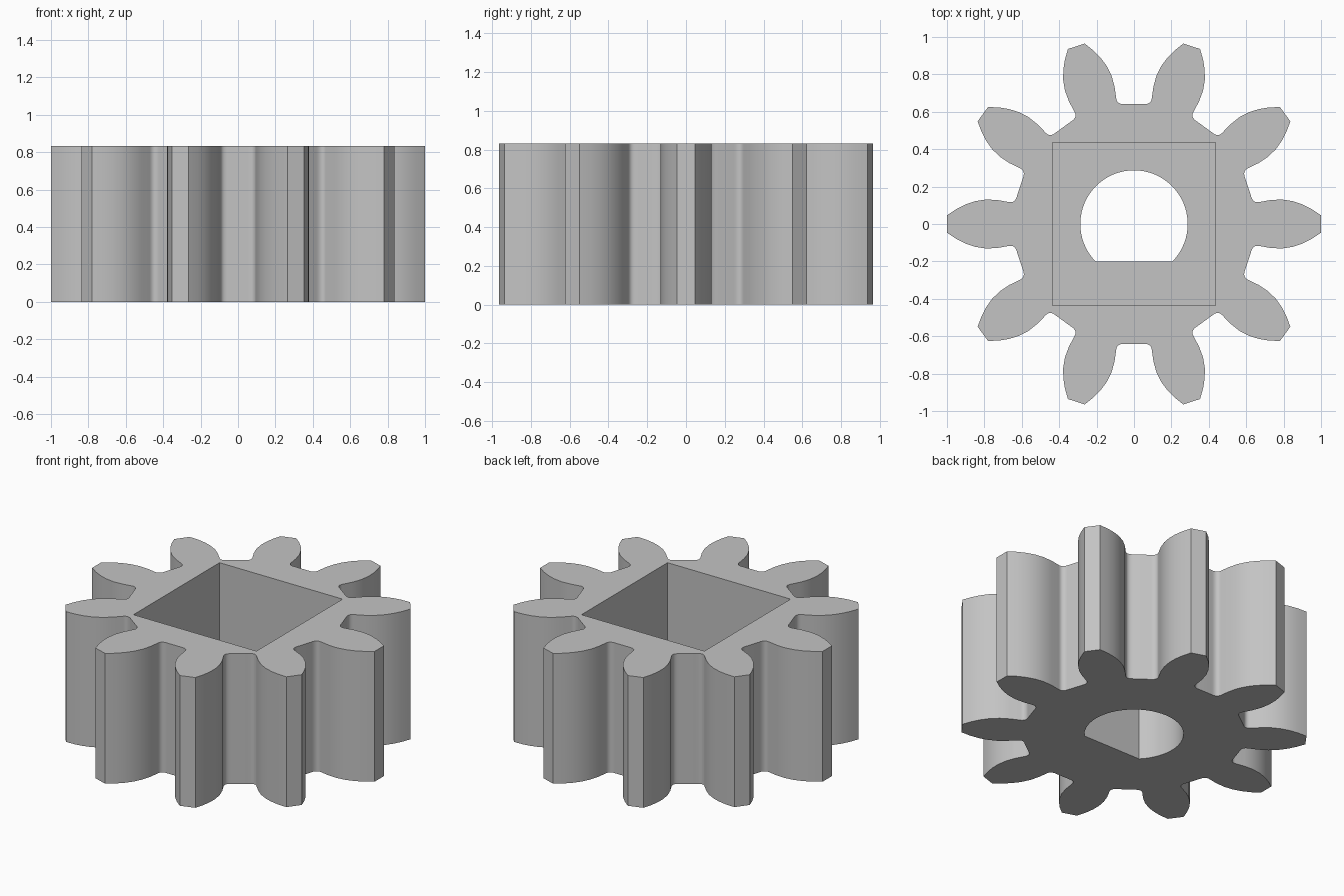
import bpy, bmesh, math
from mathutils import Vector, Matrix
from mathutils.geometry import interpolate_bezier

cube = bpy.data.objects.get("Cube")
if cube:
    bpy.data.objects.remove(cube, do_unlink=True)

TEETH = 10
HEIGHT = 0.833
FLOOR = 0.333      # top of the web that carries the shaft bore
ROOT = 0.643
POCKET = 0.435     # half width of the square pocket
BORE = 0.287
FLAT_Y = -0.2      # flat side of the shaft bore

# Half of one tooth, pointing along +x: curved flank, then root fillet
flank = [(0.999, 0.047), (0.95, 0.08), (0.90, 0.105), (0.85, 0.122),
         (0.79, 0.131), (0.73, 0.128)]
root_angle = math.radians(13.8)
root_end = Vector((ROOT * math.cos(root_angle), ROOT * math.sin(root_angle)))
fillet = interpolate_bezier(Vector((0.668, 0.117)), Vector((0.645, 0.113)),
                            Vector((0.631, 0.125)), root_end, 9)
half = [Vector(p) for p in flank] + [Vector(p[:2]) for p in fillet]
tooth = [Vector((p.x, -p.y)) for p in reversed(half)] + half


def gear_outline():
    points = []
    for i in range(TEETH):
        turn = Matrix.Rotation(i * math.tau / TEETH, 2)
        points += [turn @ p for p in tooth]
    return points


def bore_outline(segments=56):
    start = math.asin(FLAT_Y / BORE)
    sweep = math.pi - 2 * start
    return [Vector((BORE * math.cos(start + sweep * i / segments),
                    BORE * math.sin(start + sweep * i / segments)))
            for i in range(segments + 1)]


def ring(bm, points, z):
    verts = [bm.verts.new((p.x, p.y, z)) for p in points]
    return verts, [bm.edges.new((v, verts[i - 1])) for i, v in enumerate(verts)]


def wall(bm, low, high):
    for i in range(len(low)):
        bm.faces.new((low[i - 1], low[i], high[i], high[i - 1]))


def cap(bm, *loops):
    edges = [e for loop in loops for e in loop]
    bmesh.ops.triangle_fill(bm, use_beauty=True, use_dissolve=False, edges=edges)


bm = bmesh.new()
square = [Vector((x * POCKET, y * POCKET))
          for x, y in ((-1, -1), (1, -1), (1, 1), (-1, 1))]
outer, bore = gear_outline(), bore_outline()

outer_low, outer_low_edges = ring(bm, outer, 0)
outer_top, outer_top_edges = ring(bm, outer, HEIGHT)
bore_low, bore_low_edges = ring(bm, bore, 0)
bore_top, bore_top_edges = ring(bm, bore, FLOOR)
pocket_low, pocket_low_edges = ring(bm, square, FLOOR)
pocket_top, pocket_top_edges = ring(bm, square, HEIGHT)

# Underside, pocket floor and top face
cap(bm, outer_low_edges, bore_low_edges)
cap(bm, pocket_low_edges, bore_top_edges)
cap(bm, outer_top_edges, pocket_top_edges)

# Toothed rim, bore and pocket walls
wall(bm, outer_low, outer_top)
wall(bm, bore_low, bore_top)
wall(bm, pocket_low, pocket_top)
bmesh.ops.recalc_face_normals(bm, faces=bm.faces[:])

mesh = bpy.data.meshes.new("gear")
bm.to_mesh(mesh)
bm.free()
gear = bpy.data.objects.new("gear", mesh)
bpy.context.collection.objects.link(gear)

# Plain grey material
grey = bpy.data.materials.new("light_grey")
grey.use_nodes = True
colour = (0.55, 0.55, 0.55, 1)
grey.diffuse_color = colour
grey.node_tree.nodes["Principled BSDF"].inputs["Base Color"].default_value = colour
mesh.materials.append(grey)

bpy.ops.object.select_all(action='DESELECT')
gear.select_set(True)
bpy.context.view_layer.objects.active = gear
bpy.ops.object.shade_smooth_by_angle(angle=math.radians(30))
